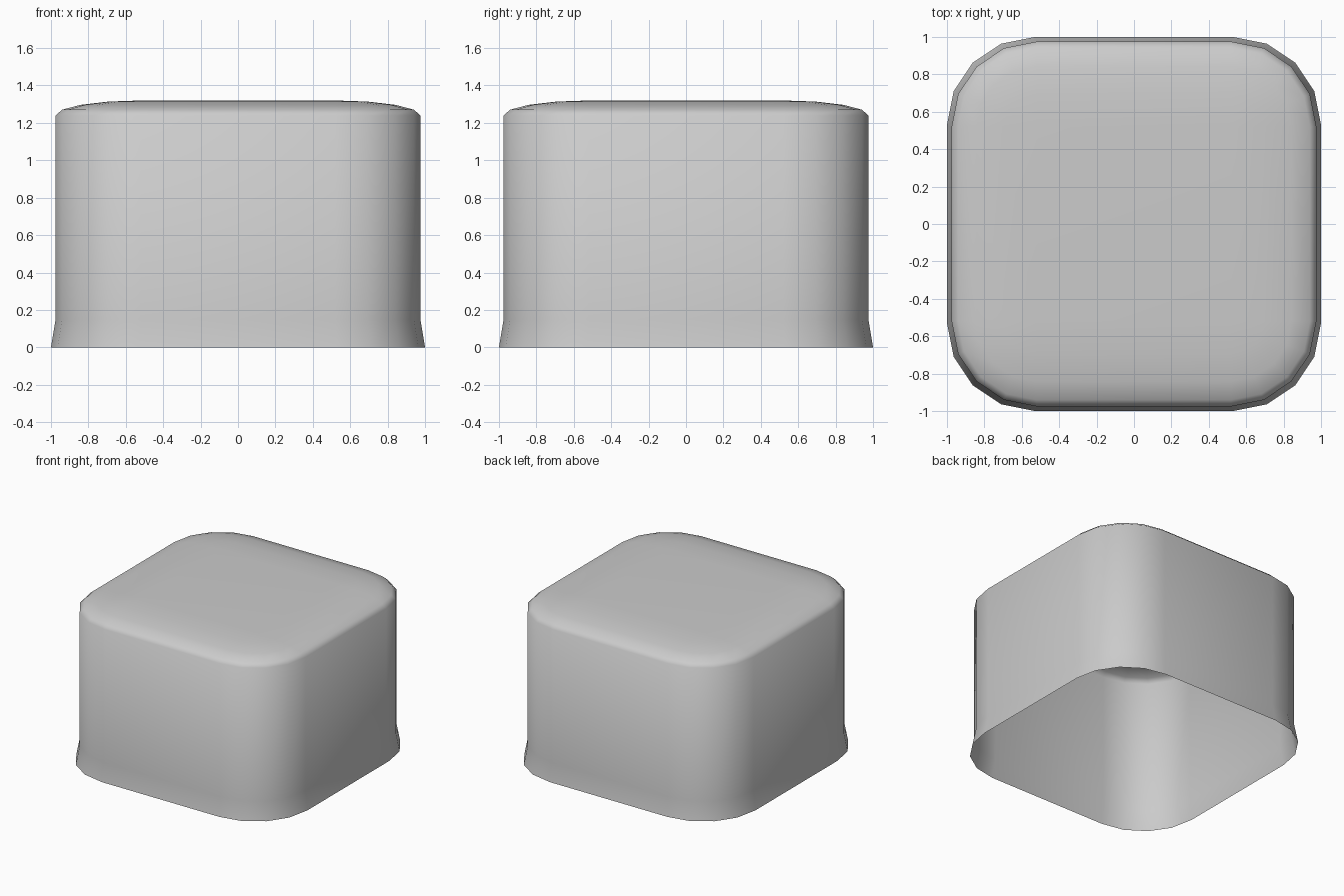
import bpy, bmesh
from math import sin, cos, pi

if "Cube" in bpy.data.objects:
    bpy.data.objects.remove(bpy.data.objects["Cube"])

SEG = 4  # facets per rounded corner


def ring(bm, core, radius, z):
    """Rounded-square loop: square of half-size core, grown by radius."""
    verts = []
    for q in range(4):
        sx, sy = [(1, 1), (-1, 1), (-1, -1), (1, -1)][q]
        for i in range(SEG + 1):
            a = (q + i / SEG) * pi / 2
            verts.append(bm.verts.new((sx * core + radius * cos(a),
                                       sy * core + radius * sin(a), z)))
    return verts


bm = bmesh.new()

# Flared skirt and straight wall
rings = [ring(bm, 0.53, 0.47, 0.0), ring(bm, 0.52, 0.455, 0.15),
         ring(bm, 0.52, 0.455, 1.24)]

# Flattened round-over up to the flat top
for k in range(1, SEG):
    t = k / SEG * pi / 2
    rings.append(ring(bm, 0.52, 0.455 * cos(t), 1.24 + 0.08 * sin(t)))

for lo, hi in zip(rings, rings[1:]):
    n = len(lo)
    for i in range(n):
        j = (i + 1) % n
        bm.faces.new((lo[i], lo[j], hi[j], hi[i]))

# Top panel, with the last row of the round-over around it
last = rings[-1]
top = [bm.verts.new((sx * 0.52, sy * 0.52, 1.32))
       for sx, sy in ((1, 1), (-1, 1), (-1, -1), (1, -1))]
bm.faces.new(top)
n = SEG + 1
for q in range(4):
    for i in range(SEG):
        bm.faces.new((last[q * n + i], last[q * n + i + 1], top[q]))
    nxt = (q + 1) % 4
    bm.faces.new((last[q * n + SEG], last[nxt * n], top[nxt], top[q]))

mesh = bpy.data.meshes.new("open_cover")
bm.to_mesh(mesh)
bm.free()
cover = bpy.data.objects.new("open_cover", mesh)
bpy.context.collection.objects.link(cover)
for p in mesh.polygons:
    p.use_smooth = True
